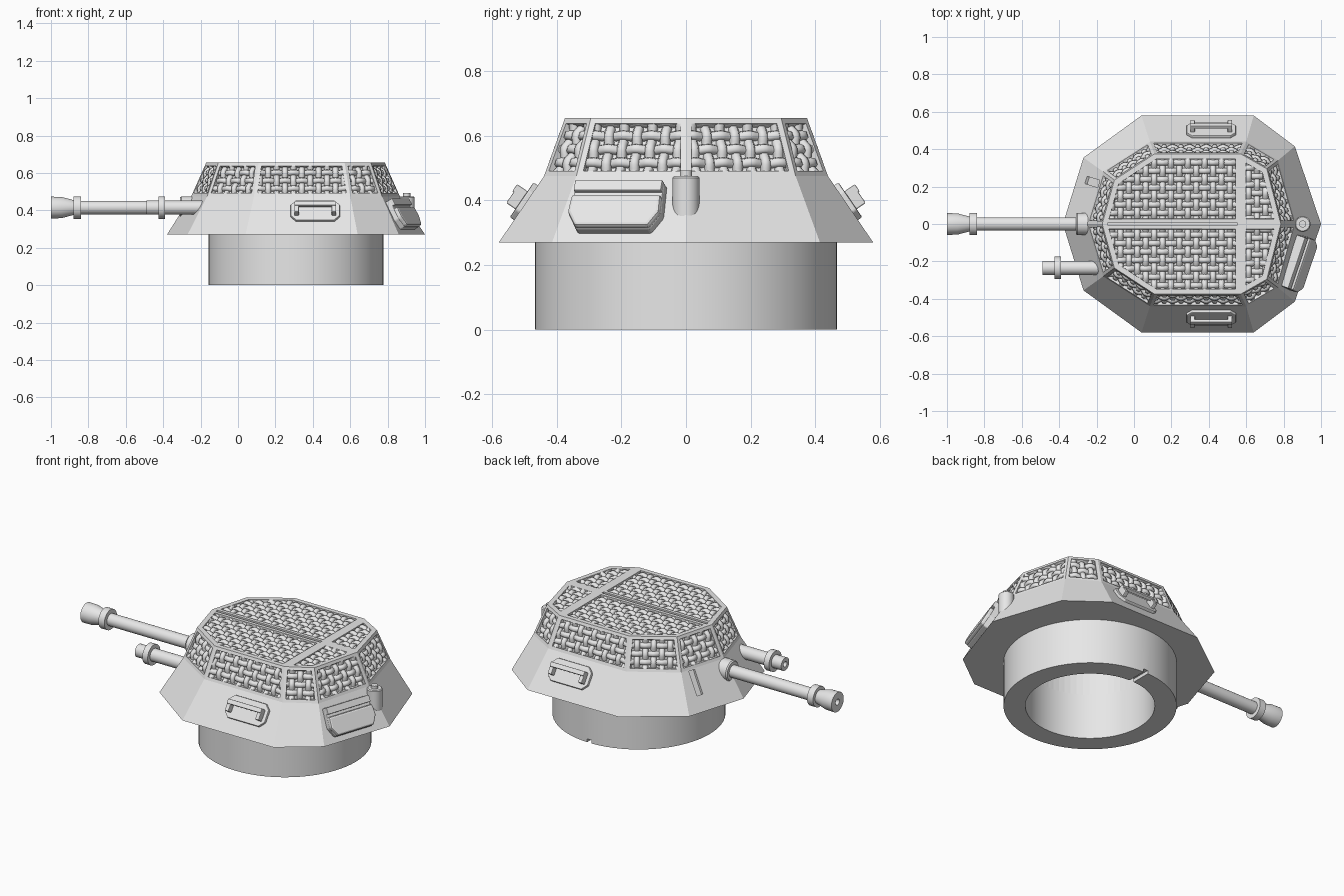
import bpy, bmesh, math
from mathutils import Matrix, Vector

if "Cube" in bpy.data.objects:
    bpy.data.objects.remove(bpy.data.objects["Cube"])

grey = bpy.data.materials.new("plain_grey")
grey.use_nodes = True
grey.diffuse_color = (0.8, 0.8, 0.8, 1)
grey.node_tree.nodes["Principled BSDF"].inputs["Base Color"].default_value = (0.8, 0.8, 0.8, 1)


def activate(obj):
    bpy.ops.object.select_all(action="DESELECT")
    obj.select_set(True)
    bpy.context.view_layer.objects.active = obj


def make(name, bm, matrix=Matrix(), smooth=None, bevel=0):
    """Turn a bmesh into a finished object."""
    bmesh.ops.transform(bm, matrix=matrix, verts=bm.verts)
    bmesh.ops.recalc_face_normals(bm, faces=bm.faces)
    mesh = bpy.data.meshes.new(name)
    bm.to_mesh(mesh)
    bm.free()
    mesh.materials.append(grey)
    obj = bpy.data.objects.new(name, mesh)
    bpy.context.collection.objects.link(obj)
    if bevel:
        mod = obj.modifiers.new("bevel", "BEVEL")
        mod.width, mod.segments = bevel, 2
    if smooth:
        activate(obj)
        bpy.ops.object.shade_smooth_by_angle(angle=math.radians(smooth))
    return obj


def lathe(name, profile, matrix, steps=32, closed=False, smooth=35):
    """Spin (radius, height) points round local z."""
    bm = bmesh.new()
    vs = [bm.verts.new((r, 0, h)) for r, h in profile]
    edges = [bm.edges.new(e) for e in zip(vs, vs[1:])]
    if closed:
        edges.append(bm.edges.new((vs[-1], vs[0])))
    bmesh.ops.spin(bm, geom=vs + edges, cent=(0, 0, 0), axis=(0, 0, 1),
                   angle=math.tau, steps=steps)
    bmesh.ops.remove_doubles(bm, verts=bm.verts, dist=1e-4)
    return make(name, bm, matrix, smooth)


def prism(name, outline, low, high, matrix, bevel=0):
    """Extrude a 2D outline between two heights on a local plane."""
    bm = bmesh.new()
    face = bm.faces.new([bm.verts.new((u, v, low)) for u, v in outline])
    out = bmesh.ops.extrude_face_region(bm, geom=[face])["geom"]
    bmesh.ops.translate(bm, vec=(0, 0, high - low),
                        verts=[g for g in out if isinstance(g, bmesh.types.BMVert)])
    return make(name, bm, matrix, bevel=bevel)


def rect(u0, u1, v0, v1, c=0):
    """Rectangle outline, with clipped corners when c is set."""
    if not c:
        return [(u0, v0), (u1, v0), (u1, v1), (u0, v1)]
    return [(u0 + c, v0), (u1 - c, v0), (u1, v0 + c), (u1, v1 - c),
            (u1 - c, v1), (u0 + c, v1), (u0, v1 - c), (u0, v0 + c)]


def cut(target, cutter):
    cutter.hide_render = True
    mod = target.modifiers.new("cut", "BOOLEAN")
    mod.operation, mod.solver, mod.object = "DIFFERENCE", "EXACT", cutter
    activate(target)
    bpy.ops.object.modifier_apply(modifier=mod.name)
    bpy.data.objects.remove(cutter)


# Ten-sided armour rings, listed from rear to nose and mirrored across y
def ring(z, half):
    pts = half + [(x, -y) for x, y in half[-2:0:-1]]
    return [Vector((x, y, z)) for x, y in pts]


skirt = ring(0.27, [(1, 0), (.86, .415), (.64, .58), (.04, .58), (-.27, .355), (-.38, 0)])
waist = ring(0.475, [(.865, 0), (.77, .34), (.60, .44), (.085, .44), (-.165, .28), (-.25, 0)])
roof = ring(0.655, [(.785, 0), (.71, .295), (.57, .375), (.11, .375), (-.105, .235), (-.17, 0)])
N = len(skirt)


def on_armour(i, t, s):
    """Frame on lower armour face i: x along it, y up the slope, z outward."""
    a, b, c, d = skirt[i], skirt[(i + 1) % N], waist[i], waist[(i + 1) % N]
    origin = a.lerp(b, t).lerp(c.lerp(d, t), s)
    u = (b - a).normalized()
    n = u.cross(c - a).normalized()
    m = Matrix((u, n.cross(u), n)).transposed().to_4x4()
    m.translation = origin
    return m


# Hull: lower armour, framed upper band and a roof split into four panels
bm = bmesh.new()
loops = [[bm.verts.new(p) for p in r] for r in (skirt, waist, roof)]
bm.faces.new(loops[0][::-1])
panels = []
for low, high in zip(loops, loops[1:]):
    panels = [bm.faces.new((low[i], low[(i + 1) % N], high[(i + 1) % N], high[i]))
              for i in range(N)]
bm.faces.new(loops[2])
for point, normal in (((0, 0, 0), (0, 1, 0)), ((.57, 0, 0), (1, 0, 0))):
    bm.normal_update()
    tops = [f for f in bm.faces if f.normal.z > 0.99]
    geom = {g for f in tops for g in (f, *f.edges, *f.verts)}
    bmesh.ops.bisect_plane(bm, geom=list(geom), dist=1e-3, plane_co=point, plane_no=normal)
bm.normal_update()
tops = [f for f in bm.faces if f.normal.z > 0.99]
DEPTH = 0.022
for faces, width in ((panels, 0.018), (tops, 0.028)):
    bmesh.ops.inset_individual(bm, faces=faces, thickness=width, use_even_offset=True)
    bmesh.ops.inset_individual(bm, faces=faces, thickness=0.0003, depth=-DEPTH)
bm.normal_update()
openings = [([v.co.copy() for v in f.verts], f.normal.copy()) for f in panels + tops]
hull = make("hull", bm)

# Turret ring with a small notch, open up into the hull
CENTRE = Matrix.Translation((0.31, 0, 0))
base = lathe("turret_ring", [(.35, 0), (.468, 0), (.468, .272), (.35, .272)],
             CENTRE, 64, closed=True)
cut(base, prism("notch_cutter", rect(.295, .325, .3, .6), -.02, .02, Matrix()))
cut(hull, lathe("well_cutter", [(0, .1), (.35, .1), (.35, .45), (0, .45)], CENTRE, 64, smooth=None))
cut(hull, prism("roof_gap_cutter", rect(-.14, .55, -.008, .008), .64, .7, Matrix()))
cut(hull, prism("slit_cutter", rect(-.02, .02, -.07, .07), -.015, .05, on_armour(4, .26, .68)))


# Woven wire screens, clipped to each opening
def weave(index, corners, n, pitch=0.045, radius=0.0165, wave=0.008):
    centre = sum(corners, Vector()) / len(corners)
    u = Vector((1, 0, 0)) if n.z > 0.9 else Vector((0, 0, 1)).cross(n).normalized()
    v = n.cross(u)
    spans = [max(abs((c - centre).dot(axis)) for c in corners) for axis in (u, v)]
    counts = [math.ceil(s / pitch) + 1 for s in spans]
    bm = bmesh.new()
    for along, across, k, sign in ((u, v, 0, 1), (v, u, 1, -1)):
        for j in range(-counts[1 - k], counts[1 - k] + 1):
            previous = None
            for step in range(-4 * counts[k], 4 * counts[k] + 1):
                lift = sign * wave * math.cos(math.pi * (step / 4 + j))
                mid = centre + along * step * pitch / 4 + across * j * pitch + n * lift
                loop = [bm.verts.new(mid + radius * (across * math.cos(a) + n * math.sin(a)))
                        for a in (math.tau * q / 6 for q in range(6))]
                if previous:
                    for q in range(6):
                        r = (q + 1) % 6
                        bm.faces.new((previous[q], previous[r], loop[r], loop[q]))
                previous = loop
    for a, b in zip(corners, corners[1:] + corners[:1]):
        if (b - a).length > 1e-3:
            bmesh.ops.bisect_plane(bm, geom=bm.verts[:] + bm.edges[:] + bm.faces[:],
                                   plane_co=a, plane_no=(b - a).cross(n).normalized(),
                                   clear_outer=True)
    make(f"woven_screen_{index}", bm, smooth=80)


for index, (corners, n) in enumerate(openings):
    weave(index, corners, n)

# Guns, pointing along -x, with bored muzzles
TO_X = Matrix.Rotation(math.pi / 2, 4, "Y")
lathe("main_gun", [(0, .06), (.018, .06), (.018, 0), (.058, 0), (.057, .055), (.04, .12),
                   (.06, .12), (.06, .16), (.036, .16), (.036, .69), (.054, .69),
                   (.06, .697), (.06, .77), (.045, .79), (0, .79)],
      Matrix.Translation((-1, 0, .415)) @ TO_X)
lathe("second_gun", [(0, .04), (.016, .04), (.016, 0), (.038, 0), (.038, .065), (.06, .065),
                     (.06, .1), (.037, .1), (.037, .38), (0, .38)],
      Matrix.Translation((-.49, -.235, .415)) @ TO_X)

# Rear post with its pin
lathe("rear_post", [(0, .3), (.042, .3), (.042, .47), (.037, .475), (.019, .475),
                    (.019, .492), (0, .492)], Matrix.Translation((.902, 0, 0)))

# Side grab handles on rounded plates
for side, i in (("left", 2), ("right", 7)):
    spot = on_armour(i, .37 if i == 2 else .63, .6)
    prism(f"{side}_handle_plate", rect(-.132, .132, -.065, .065, .03), -.01, .016, spot, .005)
    prism(f"{side}_handle_bar", rect(-.112, .112, .005, .032), .036, .055, spot, .004)
    for u in (-.1, .1):
        prism(f"{side}_handle_leg", rect(u - .012, u + .012, -.035, .032), 0, .05, spot, .004)

# Rear stowage box: base, lower cover and top strip
spot = on_armour(9, .45, .49)
prism("stowage_base", [(-.143, .083), (.143, .083), (.15, -.03), (.12, -.083),
                       (-.12, -.083), (-.15, -.03)], -.01, .03, spot, .006)
prism("stowage_cover", [(-.146, .03), (.146, .03), (.15, -.03), (.12, -.08),
                        (-.12, -.08), (-.15, -.03)], .02, .05, spot, .01)
prism("stowage_strip", rect(-.143, .143, .045, .083), .02, .045, spot, .004)
